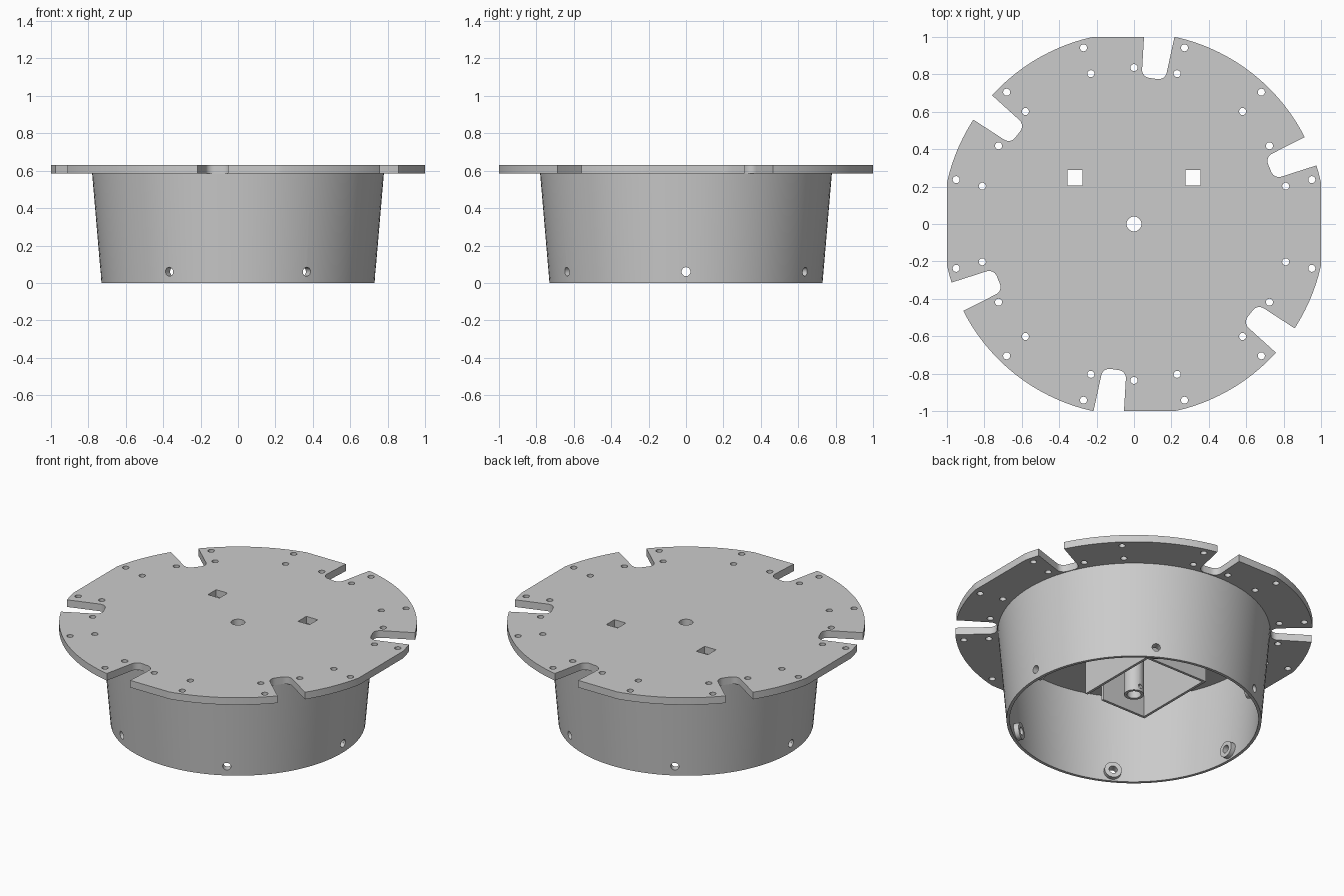
import bpy, bmesh
from math import sin, cos, pi, radians
from mathutils import Matrix, Vector

if "Cube" in bpy.data.objects:
    bpy.data.objects.remove(bpy.data.objects["Cube"], do_unlink=True)

PLATE_Z, TOP_Z = 0.585, 0.63
BOX_Z = 0.165

grey = bpy.data.materials.new("plain grey")
grey.use_nodes = True
grey.diffuse_color = (0.6, 0.6, 0.6, 1)
grey.node_tree.nodes["Principled BSDF"].inputs["Base Color"].default_value = (0.6, 0.6, 0.6, 1)


def finish(name, bm):
    bmesh.ops.recalc_face_normals(bm, faces=bm.faces[:])
    mesh = bpy.data.meshes.new(name)
    bm.to_mesh(mesh)
    bm.free()
    mesh.materials.append(grey)
    obj = bpy.data.objects.new(name, mesh)
    bpy.context.collection.objects.link(obj)
    return obj


def activate(obj):
    bpy.ops.object.select_all(action='DESELECT')
    obj.select_set(True)
    bpy.context.view_layer.objects.active = obj


def smooth(obj):
    activate(obj)
    bpy.ops.object.shade_smooth_by_angle(angle=radians(30))


def cut(obj, bm):
    """Subtract the cutter from the object for good."""
    cutter = finish("cutter", bm)
    cutter.hide_render = True
    mod = obj.modifiers.new("cut", 'BOOLEAN')
    mod.operation, mod.solver, mod.object = 'DIFFERENCE', 'EXACT', cutter
    activate(obj)
    bpy.ops.object.modifier_apply(modifier=mod.name)
    bpy.data.objects.remove(cutter, do_unlink=True)


def add_box(bm, x0, x1, y0, y1, z0, z1):
    m = Matrix.Translation(((x0 + x1) / 2, (y0 + y1) / 2, (z0 + z1) / 2))
    bmesh.ops.create_cube(bm, size=1, matrix=m @ Matrix.Diagonal((x1 - x0, y1 - y0, z1 - z0, 1)))


def add_rod(bm, radius, start, end, sides=20):
    a, b = Vector(start), Vector(end)
    rot = (b - a).to_track_quat('Z', 'Y').to_matrix().to_4x4()
    bmesh.ops.create_cone(bm, cap_ends=True, segments=sides, radius1=radius, radius2=radius,
                          depth=(b - a).length, matrix=Matrix.Translation((a + b) / 2) @ rot)


def add_ring(bm, profile, sides, matrix=Matrix()):
    """Revolve a closed (radius, height) profile."""
    loops = [[bm.verts.new(matrix @ Vector((r * cos(2 * pi * i / sides), r * sin(2 * pi * i / sides), z)))
              for r, z in profile] for i in range(sides)]
    n = len(profile)
    for i in range(sides):
        a, b = loops[i], loops[(i + 1) % sides]
        for j in range(n):
            k = (j + 1) % n
            bm.faces.new((a[j], b[j], b[k], a[k]))


# Top plate: trimmed disc with six rounded radial slots
def polar(r, deg):
    x, y = r * cos(radians(deg)), r * sin(radians(deg))
    return (max(-1, min(1, x)), max(-1, min(1, y)))


RADIUS, SLOT_R, HALF, FILLET = 1.024, 0.785, 4.6, 0.042
f_deg = FILLET / 0.8 * 180 / pi
outline = []
for k in range(6):
    mid = 22.4 + 60 * k
    for side, steps in ((-1, range(7)), (1, range(6, -1, -1))):
        fillet = []
        for s in steps:
            t = s / 6 * pi / 2
            fillet.append(polar(SLOT_R + FILLET * (1 - sin(t)),
                                mid + side * (HALF - f_deg * (1 - cos(t)))))
        outline += fillet
    arc = 60 - 2 * HALF
    outline += [polar(RADIUS, mid + HALF + arc * i / 50) for i in range(51)]

bm = bmesh.new()
base = bm.faces.new([bm.verts.new((x, y, PLATE_Z)) for x, y in outline])
ext = bmesh.ops.extrude_face_region(bm, geom=[base], use_keep_orig=True)
bmesh.ops.translate(bm, vec=(0, 0, TOP_Z - PLATE_Z),
                    verts=[v for v in ext["geom"] if isinstance(v, bmesh.types.BMVert)])
plate = finish("top_plate", bm)

# Screw holes, centre hole and two square windows in the plate
bm = bmesh.new()
for k in range(6):
    for r, off in ((0.98, -16), (0.98, 16), (0.836, -16), (0.836, 16), (0.836, 0)):
        x, y = polar(r, 30 + 60 * k + off)
        add_rod(bm, 0.019, (x, y, 0.5), (x, y, 0.7), 16)
add_rod(bm, 0.04, (0, 0, 0.5), (0, 0, 0.7), 32)
for s in (-1, 1):
    add_box(bm, s * 0.315 - 0.04, s * 0.315 + 0.04, 0.207, 0.289, 0.5, 0.7)
cut(plate, bm)
smooth(plate)

# Tapered drum with thin walls, open at the bottom
bm = bmesh.new()
add_ring(bm, [(0.73, 0), (0.78, PLATE_Z), (0.76, PLATE_Z), (0.712, 0)], 96)
drum = finish("drum", bm)


def side_holes():
    bm = bmesh.new()
    for k in range(6):
        d = Vector((cos(k * pi / 3), sin(k * pi / 3), 0))
        up = Vector((0, 0, 0.06))
        add_rod(bm, 0.024, d * 0.6 + up, d * 0.85 + up)
    return bm


cut(drum, side_holes())
smooth(drum)

# Round bosses behind the side holes
bm = bmesh.new()
for k in range(6):
    m = Matrix.Rotation(k * pi / 3, 4, 'Z') @ Matrix.Translation((0, 0, 0.06)) @ Matrix.Rotation(pi / 2, 4, 'Y')
    add_ring(bm, [(0.024, 0.685), (0.05, 0.685), (0.05, 0.72), (0.024, 0.72)], 24, m)
smooth(finish("hole_bosses", bm))

# Hollow centre post with a set-screw hole
bm = bmesh.new()
add_ring(bm, [(0.04, BOX_Z), (0.057, BOX_Z), (0.057, PLATE_Z), (0.04, PLATE_Z)], 32)
post = finish("centre_post", bm)
bm = bmesh.new()
add_rod(bm, 0.014, (0, 0, BOX_Z + 0.03), (0, 0.1, BOX_Z + 0.03), 16)
cut(post, bm)
smooth(post)

# Open compartment under the plate, with a gap in its front wall
WX, Y0, Y1, T = 0.22, -0.17, 0.38, 0.016
walls = {"compartment_left_wall": (WX - T, WX, Y0, Y1),
         "compartment_right_wall": (-WX, T - WX, Y0, Y1),
         "compartment_back_wall": (T - WX, WX - T, Y1 - T, Y1),
         "compartment_front_wall": (T - WX, 0.1, Y0, Y0 + T)}
for name, span in walls.items():
    bm = bmesh.new()
    add_box(bm, *span, BOX_Z, PLATE_Z)
    finish(name, bm)
